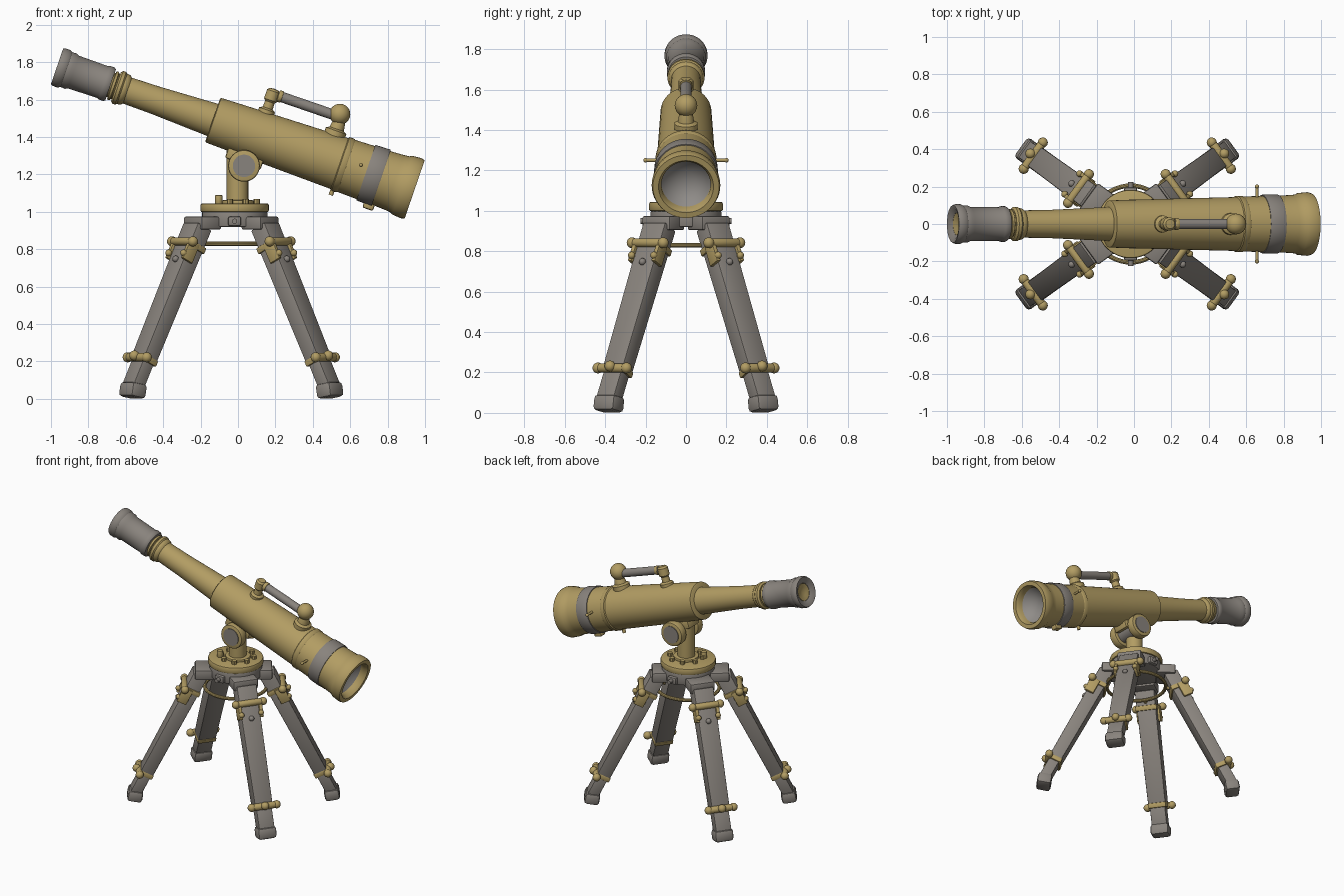
import bpy, bmesh, math
from mathutils import Matrix, Vector

if "Cube" in bpy.data.objects:
    bpy.data.objects.remove(bpy.data.objects["Cube"])

def material(name, col):
    m = bpy.data.materials.new(name)
    m.diffuse_color = (*col, 1)
    m.use_nodes = True
    m.node_tree.nodes["Principled BSDF"].inputs["Base Color"].default_value = m.diffuse_color
    return m

BRASS = material("aged brass", (0.445, 0.335, 0.125))
GREY = material("warm grey metal", (0.25, 0.228, 0.205))
LENS = material("lens grey", (0.28, 0.265, 0.25))
I = Matrix.Identity(4)

def finish(name, bm, mat, M):
    bmesh.ops.recalc_face_normals(bm, faces=bm.faces)
    me = bpy.data.meshes.new(name)
    bm.to_mesh(me)
    bm.free()
    me.materials.append(mat)
    ob = bpy.data.objects.new(name, me)
    ob.matrix_world = M
    bpy.context.collection.objects.link(ob)
    return ob

def lathe(name, prof, mat, M, n=48):
    """Revolve (along, radius) points about the local x axis."""
    bm = bmesh.new()
    vs = [bm.verts.new((t, 0, r)) for t, r in prof]
    es = [bm.edges.new(p) for p in zip(vs, vs[1:])]
    bmesh.ops.spin(bm, geom=vs + es, axis=(1, 0, 0), cent=(0, 0, 0),
                   angle=math.tau, steps=n, use_duplicate=False)
    bmesh.ops.remove_doubles(bm, verts=bm.verts, dist=1e-5)
    return finish(name, bm, mat, M)

def rod(name, p, q, r, mat, M=I, r2=None, n=24, bevel=0.0):
    """Cylinder or cone from p to q."""
    p, q = Vector(p), Vector(q)
    d = q - p
    bm = bmesh.new()
    bmesh.ops.create_cone(bm, cap_ends=True, segments=n, radius1=r,
                          radius2=r if r2 is None else r2, depth=d.length)
    if bevel:
        caps = [e for e in bm.edges if abs(e.verts[0].co.z - e.verts[1].co.z) < 1e-6]
        bmesh.ops.bevel(bm, geom=caps, offset=bevel, segments=2, profile=0.5, affect='EDGES')
    T = Matrix.Translation((p + q) / 2) @ d.to_track_quat('Z', 'Y').to_matrix().to_4x4()
    return finish(name, bm, mat, M @ T)

def ball(name, c, r, mat, M=I):
    bm = bmesh.new()
    bmesh.ops.create_uvsphere(bm, u_segments=20, v_segments=12, radius=r)
    return finish(name, bm, mat, M @ Matrix.Translation(c))

def box(name, c, size, mat, M=I, bevel=0.01, taper=1.0):
    """Bevelled box; taper scales the lower end."""
    bm = bmesh.new()
    bmesh.ops.create_cube(bm, size=1)
    for v in bm.verts:
        k = taper if v.co.z < 0 else 1
        v.co = (v.co.x * size[0] * k, v.co.y * size[1] * k, v.co.z * size[2])
    bmesh.ops.bevel(bm, geom=bm.edges[:], offset=bevel, segments=2, profile=0.5, affect='EDGES')
    return finish(name, bm, mat, M @ Matrix.Translation(c))

# Telescope frame: x runs from the eyepiece to the objective
T = Matrix.Translation((-0.96, 0, 1.775)) @ Matrix.Rotation(math.radians(18.98), 4, 'Y')

lathe("eyepiece", [(0.03, 0), (0.03, 0.056), (0.012, 0.06), (-0.006, 0.088), (-0.008, 0.1),
      (0.004, 0.106), (0.032, 0.106), (0.045, 0.098), (0.07, 0.1), (0.085, 0.092), (0.25, 0.09),
      (0.26, 0.095), (0.285, 0.095), (0.295, 0.088), (0.295, 0)], GREY, T)
lathe("eyepiece_glass", [(0.026, 0), (0.018, 0.03), (0.012, 0.058), (0.035, 0.058), (0.035, 0)],
      BRASS, T)
lathe("eyepiece_neck", [(0.28, 0.068), (0.3, 0.068), (0.303, 0.08), (0.316, 0.08),
      (0.32, 0.07), (0.335, 0.07)], BRASS, T)
lathe("draw_tube", [(0.325, 0), (0.325, 0.08), (0.335, 0.092), (0.352, 0.092), (0.36, 0.085),
      (0.368, 0.085), (0.38, 0.082), (0.39, 0.073), (0.55, 0.076), (0.75, 0.085),
      (0.9, 0.092), (0.9, 0)], BRASS, T)
lathe("main_tube", [(0.872, 0), (0.872, 0.118), (0.877, 0.126), (1.1, 0.132), (1.3, 0.137),
      (1.59, 0.144), (1.595, 0.151), (1.622, 0.151), (1.628, 0.147), (1.74, 0.15),
      (1.84, 0.152), (1.9, 0.155), (1.93, 0.158), (1.945, 0.166), (1.995, 0.17),
      (2.014, 0.164), (2.014, 0.136), (1.99, 0.122), (1.89, 0.12), (1.89, 0)], BRASS, T)
lathe("grey_band", [(1.738, 0.145), (1.738, 0.155), (1.743, 0.157), (1.82, 0.159),
      (1.825, 0.157), (1.825, 0.145)], GREY, T)
lathe("objective_lens", [(1.965, 0.122), (1.955, 0.112), (1.93, 0.085), (1.912, 0.045),
      (1.905, 0)], LENS, T)

# Carrying handle on top of the tube
lathe("handle_rear_post", [(0.12, 0), (0.12, 0.045), (0.145, 0.045), (0.155, 0.028),
      (0.19, 0.026), (0.2, 0.036), (0.25, 0.036), (0.262, 0.025), (0.265, 0)], BRASS,
      T @ Matrix.Translation((1.13, 0, 0)) @ Matrix.Rotation(-math.pi / 2, 4, 'Y'), 24)
lathe("handle_front_post", [(0.13, 0), (0.13, 0.058), (0.16, 0.058), (0.17, 0.04),
      (0.2, 0.035), (0.215, 0.03)], BRASS,
      T @ Matrix.Translation((1.515, 0, 0)) @ Matrix.Rotation(-math.pi / 2, 4, 'Y'), 24)
ball("handle_ball", (1.505, 0, 0.25), 0.056, BRASS, T)
rod("handle_grip", (1.16, 0, 0.236), (1.47, 0, 0.236), 0.028, GREY, T)
rod("handle_collar", (1.161, 0, 0.236), (1.185, 0, 0.236), 0.032, BRASS, T, bevel=0.005)

# Cross pins and small screws near the objective
for s in (-1, 1):
    rod("side_pin", (1.70, s * 0.13, 0.03), (1.70, s * 0.2, 0.03), 0.008, BRASS, T, n=12)
    ball("side_pin_tip", (1.70, s * 0.2, 0.03), 0.011, BRASS, T)
rod("under_screw", (1.6, 0, -0.13), (1.6, 0, -0.175), 0.012, BRASS, T, n=12)
box("band_clamp", (1.81, 0, -0.162), (0.06, 0.05, 0.04), BRASS, T)

# Tilting mount and post
rod("mount_post", (-0.003, 0, 1.03), (-0.003, 0, 1.33), 0.058, BRASS)
box("tube_saddle", (1.1, 0, -0.135), (0.2, 0.12, 0.07), BRASS, T)
rod("pivot_barrel", (0.032, -0.1, 1.246), (0.032, 0.1, 1.246), 0.06, GREY, n=32)
for s in (-1, 1):
    rod("pivot_disc", (0.032, s * 0.065, 1.246), (0.032, s * 0.125, 1.246), 0.085, BRASS,
        n=32, bevel=0.01)
    rod("pivot_cap", (0.032, s * 0.1, 1.246), (0.032, s * 0.13, 1.246), 0.06, GREY, n=32)

# Turntable plate with collar and bolts
C = Matrix.Translation((-0.018, 0, 0))
rod("turntable", (0, 0, 0.998), (0, 0, 1.045), 0.183, BRASS, C, n=48, bevel=0.01)
rod("post_collar", (0.017, 0, 1.04), (0.017, 0, 1.062), 0.085, BRASS, C, n=32, bevel=0.006)
for i in range(8):
    a = math.tau * (i + 0.5) / 8
    x, y = 0.017 + 0.11 * math.cos(a), 0.11 * math.sin(a)
    rod("turntable_bolt", (x, y, 1.035), (x, y, 1.068), 0.017, BRASS, C, n=8)
rod("lock_knob", (-0.085, -0.06, 1.04), (-0.085, -0.06, 1.09), 0.02, BRASS, C, n=16, bevel=0.005)

# Hub under the plate with side lugs
rod("hub", (0, 0, 0.92), (0, 0, 1.002), 0.175, GREY, C, n=32, bevel=0.008)
for s in (-1, 1):
    box("hub_lug", (0, s * 0.17, 0.95), (0.07, 0.05, 0.05), GREY, C)
    rod("hub_lug_pin", (0, s * 0.17, 0.95), (0, s * 0.225, 0.95), 0.014, GREY, C, n=12)

# Stay ring between the legs
bm = bmesh.new()
vs = [bm.verts.new((0.205 + 0.012 * math.cos(k * math.tau / 10), 0,
                    0.83 + 0.012 * math.sin(k * math.tau / 10))) for k in range(10)]
es = [bm.edges.new((vs[k], vs[k - 1])) for k in range(10)]
bmesh.ops.spin(bm, geom=vs + es, axis=(0, 0, 1), cent=(0, 0, 0), angle=math.tau, steps=48)
bmesh.ops.remove_doubles(bm, verts=bm.verts, dist=1e-5)
finish("stay_ring", bm, BRASS, C)

# Four splayed legs: local z runs up the leg, x points outward
for a in (36, 144, 216, 324):
    R = Matrix.Translation((-0.036, 0, 0)) @ Matrix.Rotation(math.radians(a), 4, 'Z')
    L = R @ Matrix.Translation((0.682, 0, 0)) @ Matrix.Rotation(math.radians(-26.5), 4, 'Y')
    F = R @ Matrix.Translation((0.65, 0, 0.046)) @ Matrix.Rotation(math.radians(-10), 4, 'Y')
    box("foot", (0, 0, 0), (0.1, 0.13, 0.08), GREY, F, 0.02)
    box("lower_leg", (0, 0, 0.17), (0.074, 0.108, 0.2), GREY, L, 0.006)
    box("upper_leg", (0, 0, 0.625), (0.1, 0.138, 0.81), GREY, L, 0.008, 0.9)
    box("leg_head", (0.19, 0, 0.94), (0.13, 0.17, 0.07), GREY, R)
    rod("stay_link", (0.2, 0, 0.83), (0.26, 0, 0.83), 0.012, BRASS, R, n=12)
    # upper clamp: cross bar, hanging side brackets and a small knob
    box("upper_clamp_band", (0, 0, 0.91), (0.116, 0.152, 0.035), BRASS, L, 0.006)
    rod("upper_clamp_bar", (0.054, -0.1, 0.914), (0.054, 0.1, 0.914), 0.022, BRASS, L, bevel=0.006)
    for s in (-1, 1):
        box("upper_clamp_bracket", (0.03, s * 0.072, 0.865), (0.07, 0.024, 0.11), BRASS, L, 0.006)
        ball("upper_clamp_end", (0.054, s * 0.095, 0.914), 0.027, BRASS, L)
        ball("upper_clamp_stud", (0.064, s * 0.068, 0.84), 0.018, BRASS, L)
    ball("leg_knob", (0.052, 0, 0.81), 0.018, GREY, L)
    # lower clamp
    box("lower_clamp_band", (0, 0, 0.232), (0.1, 0.128, 0.035), BRASS, L, 0.006)
    rod("lower_clamp_bar", (0.045, -0.092, 0.226), (0.045, 0.092, 0.226), 0.023, BRASS, L, bevel=0.006)
    ball("lower_clamp_knob", (0.066, 0, 0.226), 0.027, BRASS, L)
    for s in (-1, 1):
        ball("lower_clamp_end", (0.045, s * 0.087, 0.226), 0.027, BRASS, L)

bpy.ops.object.select_all(action='SELECT')
bpy.context.view_layer.objects.active = bpy.context.selected_objects[0]
bpy.ops.object.shade_smooth_by_angle(angle=math.radians(35))
